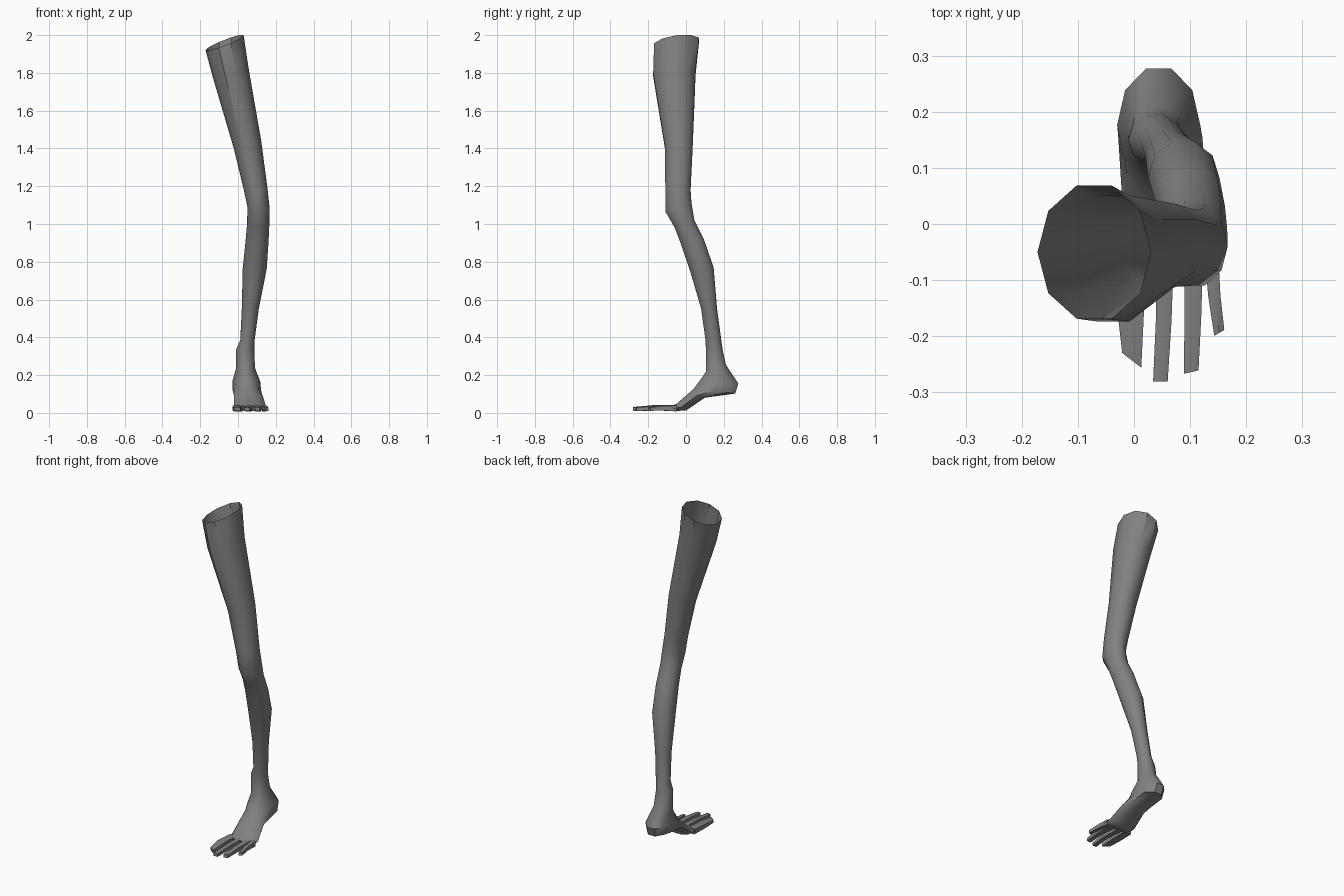
import bpy, bmesh, math
from mathutils import Vector

if "Cube" in bpy.data.objects:
    bpy.data.objects.remove(bpy.data.objects["Cube"])

skin = bpy.data.materials.new("grey skin")
skin.diffuse_color = (0.22, 0.22, 0.22, 1)
skin.use_nodes = True
skin.node_tree.nodes["Principled BSDF"].inputs["Base Color"].default_value = skin.diffuse_color


def finish(name, bm):
    bmesh.ops.recalc_face_normals(bm, faces=bm.faces)
    me = bpy.data.meshes.new(name)
    bm.to_mesh(me)
    bm.free()
    me.materials.append(skin)
    ob = bpy.data.objects.new(name, me)
    bpy.context.collection.objects.link(ob)
    bpy.ops.object.select_all(action='DESELECT')
    ob.select_set(True)
    bpy.context.view_layer.objects.active = ob
    bpy.ops.object.shade_smooth_by_angle(angle=math.radians(40))
    return ob


def loft(bm, rings, cap_start, cap_end):
    loops = [[bm.verts.new(p) for p in r] for r in rings]
    n = len(loops[0])
    for a, b in zip(loops, loops[1:]):
        for i in range(n):
            j = (i + 1) % n
            bm.faces.new((a[i], a[j], b[j], b[i]))
    if cap_start:
        bm.faces.new(loops[0])
    if cap_end:
        bm.faces.new(loops[-1])


def ring(left, right, yf, zf, yb, zb, tilt=0.0, n=10):
    """Oval between a front point and a back point, tilted sideways."""
    mid = Vector(((left + right) / 2, (yf + yb) / 2, (zf + zb) / 2))
    hw = (right - left) / 2
    half = Vector((0, (yf - yb) / 2, (zf - zb) / 2))
    pts = []
    for i in range(n):
        a = 2 * math.pi * i / n
        x = hw * math.cos(a)
        # 10 sides miss the true front and back, so stretch slightly
        pts.append(mid + Vector((x, 0, tilt * x)) + half * math.sin(a) * 1.04)
    return pts


# Leg and foot: x left, x right, front y z, back y z, sideways tilt
sections = [
    (-.172, .030, -.17, 1.945, .07, 1.975, .39),   # open thigh rim
    (-.130, .056, -.175, 1.79, .052, 1.80, .32),
    (-.022, .123, -.113, 1.41, .037, 1.43, .28),
    (.033, .156, -.110, 1.18, .025, 1.18, .15),
    (.050, .167, -.110, 1.065, .030, 1.11, 0),     # knee
    (.048, .166, -.060, .98, .045, 1.02, 0),
    (.040, .162, -.030, .90, .095, .92, 0),
    (.025, .152, .020, .755, .147, .77, 0),        # calf
    (.020, .110, .080, .55, .165, .55, 0),
    (.012, .088, .102, .39, .188, .38, 0),
    (-.010, .086, .105, .34, .195, .33, 0),        # ankle
    (-.010, .090, .106, .22, .212, .255, 0),
    (-.030, .118, .075, .175, .278, .155, 0),      # heel
    (-.028, .122, .045, .135, .262, .102, 0),
    (-.022, .130, .015, .105, .100, .080, 0),      # instep
    (-.022, .150, -.050, .048, .000, .012, 0),     # ball of foot
    (-.020, .152, -.085, .036, -.065, .010, 0),
]
bm = bmesh.new()
loft(bm, [ring(*s) for s in sections], False, True)
finish("leg_and_foot", bm)


# Toes: centre x and half width at base, middle and tip; tip y; tip slant
toes = [
    (.002, .022, -.006, .024, -.004, .017, -.243, -.013),
    (.055, .016, .053, .014, .047, .013, -.281, 0),
    (.106, .017, .105, .015, .102, .013, -.264, .003),
    (.138, .012, .143, .011, .152, .009, -.194, .005),
]
for k, (x0, w0, x1, w1, x2, w2, tip, slant) in enumerate(toes):
    ymid = -.06 + (tip + .06) * .5
    rings = []
    for x, w, y, lo, hi, s in ((x0, w0, -.05, .008, .042, 0),
                               (x1, w1, ymid, .014, .041, 0),
                               (x2, w2, tip, .010, .031, slant)):
        rings.append([(x - w, y - s, lo), (x + w, y + s, lo),
                      (x + w, y + s, hi - .004), (x, y, hi),
                      (x - w, y - s, hi - .004)])
    bm = bmesh.new()
    loft(bm, rings, True, True)
    finish("toe_%d" % (k + 1), bm)
